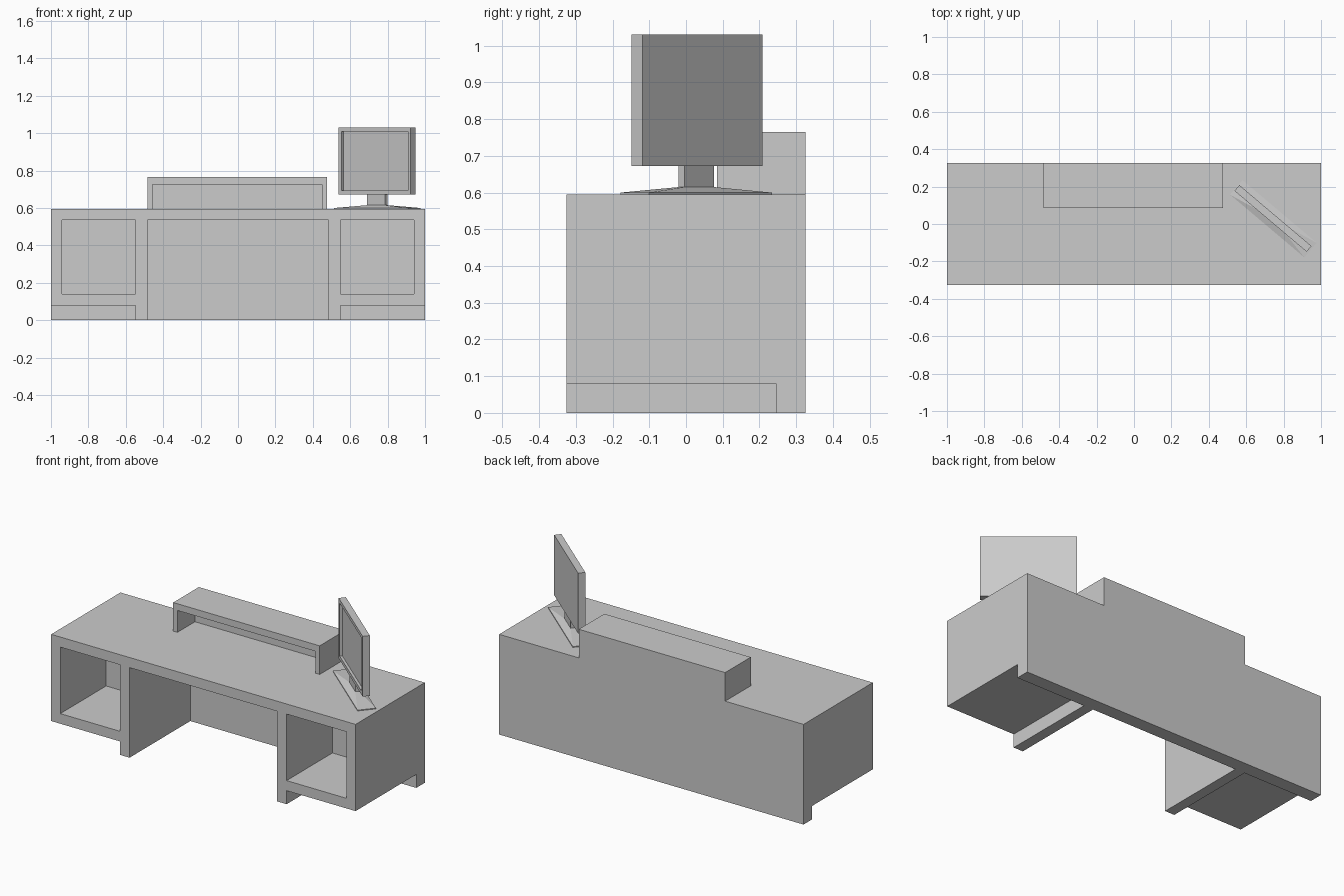
import bpy, bmesh, math
from mathutils import Matrix

if "Cube" in bpy.data.objects:
    bpy.data.objects.remove(bpy.data.objects["Cube"])


def make_object(name, bm):
    bmesh.ops.recalc_face_normals(bm, faces=bm.faces[:])
    mesh = bpy.data.meshes.new(name)
    bm.to_mesh(mesh)
    bm.free()
    obj = bpy.data.objects.new(name, mesh)
    bpy.context.collection.objects.link(obj)
    return obj


def box(name, x, y, z, matrix=Matrix.Identity(4), top_scale=None):
    """Box from (min, max) ranges; top_scale tapers the upper face."""
    bm = bmesh.new()
    bmesh.ops.create_cube(bm, size=1)
    for v in bm.verts:
        sx, sy = top_scale if top_scale and v.co.z > 0 else (1, 1)
        c = (v.co.x * sx, v.co.y * sy, v.co.z)
        v.co = [(lo + hi) / 2 + t * (hi - lo) for t, (lo, hi) in zip(c, (x, y, z))]
    bm.transform(matrix)
    return make_object(name, bm)


def cut(target, *ranges, matrix=Matrix.Identity(4)):
    """Subtract a box from the target and discard the cutter."""
    cutter = box("cutter", *ranges, matrix)
    cutter.hide_render = True
    mod = target.modifiers.new("cut", 'BOOLEAN')
    mod.operation = 'DIFFERENCE'
    mod.solver = 'EXACT'
    mod.object = cutter
    bpy.context.view_layer.objects.active = target
    bpy.ops.object.modifier_apply(modifier=mod.name)
    bpy.data.objects.remove(cutter)


# Desk body: kneehole, two open cubbies and recesses under the pedestals
FRONT, BACK, TOP = -0.325, 0.325, 0.595
desk = box("desk_body", (-1, 1), (FRONT, BACK), (0, TOP))
cut(desk, (-0.485, 0.485), (-0.5, 0.245), (-0.1, 0.535))
for s in (-1, 1):
    cut(desk, sorted((s * 0.547, s * 0.94)), (-0.5, 0.105), (0.14, 0.535))
    cut(desk, sorted((s * 0.547, s * 1.1)), (-0.5, 0.245), (-0.1, 0.08))

# Raised shelf along the back edge
shelf = box("raised_shelf", (-0.485, 0.477), (0.085, BACK), (TOP, 0.765))
cut(shelf, (-0.458, 0.45), (0, 0.25), (0.5, 0.725))

# Monitor, turned towards the seat
turn = Matrix.Translation((0.745, 0.028, 0)) @ Matrix.Rotation(math.radians(-40.2), 4, 'Z')
W, D = 0.26, 0.051
box("monitor_base", (-W, W), (-D, D), (TOP, 0.6), turn)
box("monitor_base_slope", (-W, W), (-D, D), (0.6, 0.615), turn,
    top_scale=(0.24, 0.22))
box("monitor_neck", (-0.0625, 0.0625), (-0.011, 0.011), (0.615, 0.672), turn)
screen = box("monitor_screen", (-0.255, 0.25), (-0.02, 0.02), (0.672, 1.03), turn)
cut(screen, (-0.234, 0.23), (-0.1, -0.005), (0.694, 1.009), matrix=turn)
